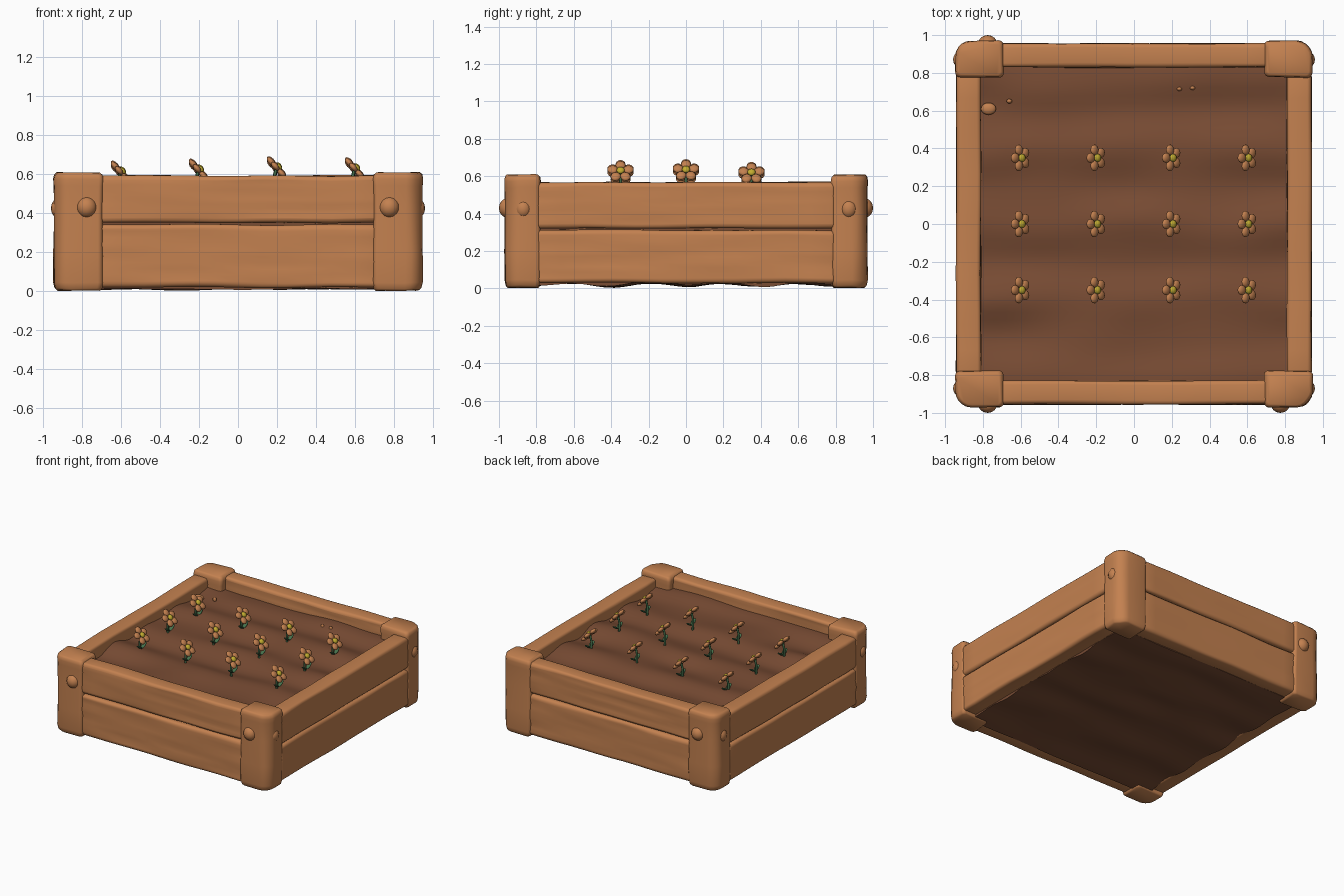
import bpy, bmesh, math
from math import pi, cos, sin
from mathutils import Vector, Matrix, noise

old = bpy.data.objects.get("Cube")
if old:
    bpy.data.objects.remove(old)


def material(name, rgb):
    m = bpy.data.materials.new(name)
    m.use_nodes = True
    m.diffuse_color = (*rgb, 1)
    m.node_tree.nodes["Principled BSDF"].inputs["Base Color"].default_value = (*rgb, 1)
    return m


WOOD = material("warm wood", (0.55, 0.22, 0.08))
SOIL = material("brown soil", (0.19, 0.072, 0.034))
GREEN = material("leaf green", (0.06, 0.16, 0.07))
PETAL = material("petal orange", (0.55, 0.22, 0.08))
YELLOW = material("pollen yellow", (0.55, 0.42, 0.03))


def finish(bm, name, mats, angle=40):
    bmesh.ops.recalc_face_normals(bm, faces=bm.faces)
    me = bpy.data.meshes.new(name)
    bm.to_mesh(me)
    bm.free()
    for m in mats:
        me.materials.append(m)
    ob = bpy.data.objects.new(name, me)
    bpy.context.collection.objects.link(ob)
    bpy.ops.object.select_all(action="DESELECT")
    ob.select_set(True)
    bpy.context.view_layer.objects.active = ob
    bpy.ops.object.shade_smooth_by_angle(angle=math.radians(angle))
    return ob


# Boards: bevelled boxes with shallow wood grain along their length
def board(name, lo, hi, along, seed):
    lo, hi = Vector(lo), Vector(hi)
    size = hi - lo
    bm = bmesh.new()
    bmesh.ops.create_cube(bm, size=1)
    for v in bm.verts:
        v.co = Vector(c * s for c, s in zip(v.co, size)) + (lo + hi) / 2
    bmesh.ops.bevel(bm, geom=bm.edges[:], offset=0.022, segments=3, profile=0.5, affect="EDGES")
    for axis, cuts in ((along, 12), (2, 10)):
        n = Vector((0, 0, 0))
        n[axis] = 1
        for i in range(1, cuts):
            p = lo + size * (i / cuts)
            bmesh.ops.bisect_plane(bm, geom=bm.verts[:] + bm.edges[:] + bm.faces[:],
                                   plane_co=p, plane_no=n)
    across = 1 - along
    for v in bm.verts:
        t = v.co[along]
        v.co[across] += 0.006 * noise.noise(Vector((t * 2, v.co.z * 25, seed)))
        v.co.z += 0.006 * noise.noise(Vector((t * 3, v.co[across] * 4, seed + 9)))
    return finish(bm, name, [WOOD])


for s, side in ((-1, "front"), (1, "back")):
    y = sorted((s * 0.83, s * 0.955))
    board(side + "_lower_board", (-0.72, y[0], 0.02), (0.72, y[1], 0.342), 0, s)
    board(side + "_upper_board", (-0.72, y[0], 0.352), (0.72, y[1], 0.593), 0, s + 5)
for s, side in ((-1, "right"), (1, "left")):
    x = sorted((s * 0.81, s * 0.94))
    board(side + "_lower_board", (x[0], -0.8, 0.03), (x[1], 0.8, 0.313), 1, s + 20)
    board(side + "_upper_board", (x[0], -0.8, 0.322), (x[1], 0.8, 0.568), 1, s + 30)


# Corner posts: a rounded outline stacked in rings, softest at the outer corner
def outline():
    pts = []
    hx, hy = 0.128, 0.097
    for sx, sy, r, a in ((1, 1, 0.085, 0), (-1, 1, 0.025, 90), (-1, -1, 0.025, 180), (1, -1, 0.025, 270)):
        for i in range(6):
            t = math.radians(a + i * 18)
            pts.append((sx * (hx - r) + r * cos(t), sy * (hy - r) + r * sin(t)))
    return pts


RINGS = ((0.005, 0.84), (0.015, 0.93), (0.045, 0.985), (0.2, 0.99), (0.4, 0.97),
         (0.54, 0.98), (0.575, 1.0), (0.597, 0.96), (0.608, 0.86))


def post(name, sx, sy):
    bm = bmesh.new()
    rings = []
    for z, k in RINGS:
        ring = []
        for x, y in outline():
            w = 0.006 * noise.noise(Vector((x * 12 + sx, y * 12 + sy, z * 3)))
            ring.append(bm.verts.new((sx * (0.818 + x * k + w), sy * (0.874 + y * k + w), z + w)))
        rings.append(ring)
    for a, b in zip(rings, rings[1:]):
        for i in range(len(a)):
            j = (i + 1) % len(a)
            bm.faces.new((a[i], a[j], b[j], b[i]))
    bm.faces.new(rings[0])
    bm.faces.new(rings[-1])
    finish(bm, name, [WOOD], 50)


# Round pegs: flattened balls half sunk in the posts
def peg(name, loc, radii):
    bm = bmesh.new()
    bmesh.ops.create_uvsphere(bm, u_segments=16, v_segments=10, radius=1,
                              matrix=Matrix.Translation(loc) @ Matrix.Diagonal((*radii, 1)))
    finish(bm, name, [WOOD], 60)


for sy, end in ((-1, "front"), (1, "back")):
    for sx, side in ((-1, "right"), (1, "left")):
        corner = end + "_" + side
        post(corner + "_post", sx, sy)
        peg(corner + "_side_peg", (sx * 0.915, sy * 0.87, 0.425), (0.043, 0.045, 0.053))
        if corner != "back_left":
            peg(corner + "_end_peg", (sx * 0.775, sy * 0.95, 0.43), (0.052, 0.05, 0.054))


# Soil: a thick slab with furrows running across
def soil():
    bm = bmesh.new()
    n = 40
    layers = []
    for z in (0.022, 0.49):
        rows = []
        for j in range(n + 1):
            row = []
            for i in range(n + 1):
                x, y = 0.825 * (2 * i / n - 1), 0.85 * (2 * j / n - 1)
                wave = 0.013 * cos(2 * pi * y / 0.4) + 0.022 * noise.noise(Vector((x * 2, y * 5, z * 9)))
                row.append(bm.verts.new((x, y, z + (wave if z > 0.1 else -0.7 * wave))))
            rows.append(row)
        for a, b in zip(rows, rows[1:]):
            for i in range(n):
                bm.faces.new((a[i], a[i + 1], b[i + 1], b[i]))
        layers.append(rows)
    lo, hi = layers
    rims = [[r[0] + [], r[-1] + [], [q[0] for q in r], [q[-1] for q in r]] for r in (lo, hi)]
    for a, b in zip(*rims):
        for i in range(n):
            bm.faces.new((a[i], a[i + 1], b[i + 1], b[i]))
    finish(bm, "soil", [SOIL], 50)


soil()

# Wood chips lying on the soil
for i, (x, y, r) in enumerate(((-0.77, 0.61, 0.04), (-0.66, 0.65, 0.015), (0.24, 0.715, 0.014), (0.31, 0.72, 0.014))):
    peg(f"wood_chip_{i + 1}", (x, y, 0.495), (r, r * 0.8, 0.02))


# Flower: bent stem, two leaves and a tilted head, origin at the head
def flower_mesh():
    bm = bmesh.new()

    def ball(matrix, radii, index):
        start = len(bm.faces)
        bmesh.ops.create_uvsphere(bm, u_segments=12, v_segments=8, radius=1,
                                  matrix=matrix @ Matrix.Diagonal((*radii, 1)))
        bm.faces.ensure_lookup_table()
        for f in bm.faces[start:]:
            f.material_index = index

    tilt = Matrix.Rotation(math.radians(48), 4, "Y")
    for i in range(5):
        turn = tilt @ Matrix.Rotation(pi + i * 2 * pi / 5, 4, "Z")
        ball(turn @ Matrix.Translation((0.044, 0, 0)), (0.029, 0.027, 0.015), 1)
    ball(tilt @ Matrix.Translation((0, 0, 0.01)), (0.022, 0.022, 0.015), 2)
    for s in (-1, 1):
        leaf = Matrix.Translation((0, s * 0.026, -0.085)) @ Matrix.Rotation(s * 0.6, 4, "X")
        ball(leaf, (0.017, 0.032, 0.007), 0)
    path = [(-0.012, -0.16), (-0.016, -0.1), (-0.016, -0.05), (-0.004, -0.004)]
    rings = [[bm.verts.new((x + 0.008 * cos(t * pi / 4), 0.008 * sin(t * pi / 4), z)) for t in range(8)]
             for x, z in path]
    for a, b in zip(rings, rings[1:]):
        for i in range(8):
            j = (i + 1) % 8
            bm.faces.new((a[i], a[j], b[j], b[i]))
    return finish(bm, "flower_1", [GREEN, PETAL, YELLOW], 60)


# Three rows of four flowers
first = flower_mesh()
heads = [(x, y, z + dz) for y, dz in ((-0.35, 0.0), (0, 0.005), (0.35, -0.01))
         for x, z in ((-0.6, 0.608), (-0.2, 0.618), (0.2, 0.63), (0.6, 0.625))]
for i, loc in enumerate(heads):
    ob = first
    if i:
        ob = bpy.data.objects.new(f"flower_{i + 1}", first.data)
        bpy.context.collection.objects.link(ob)
    ob.location = loc
